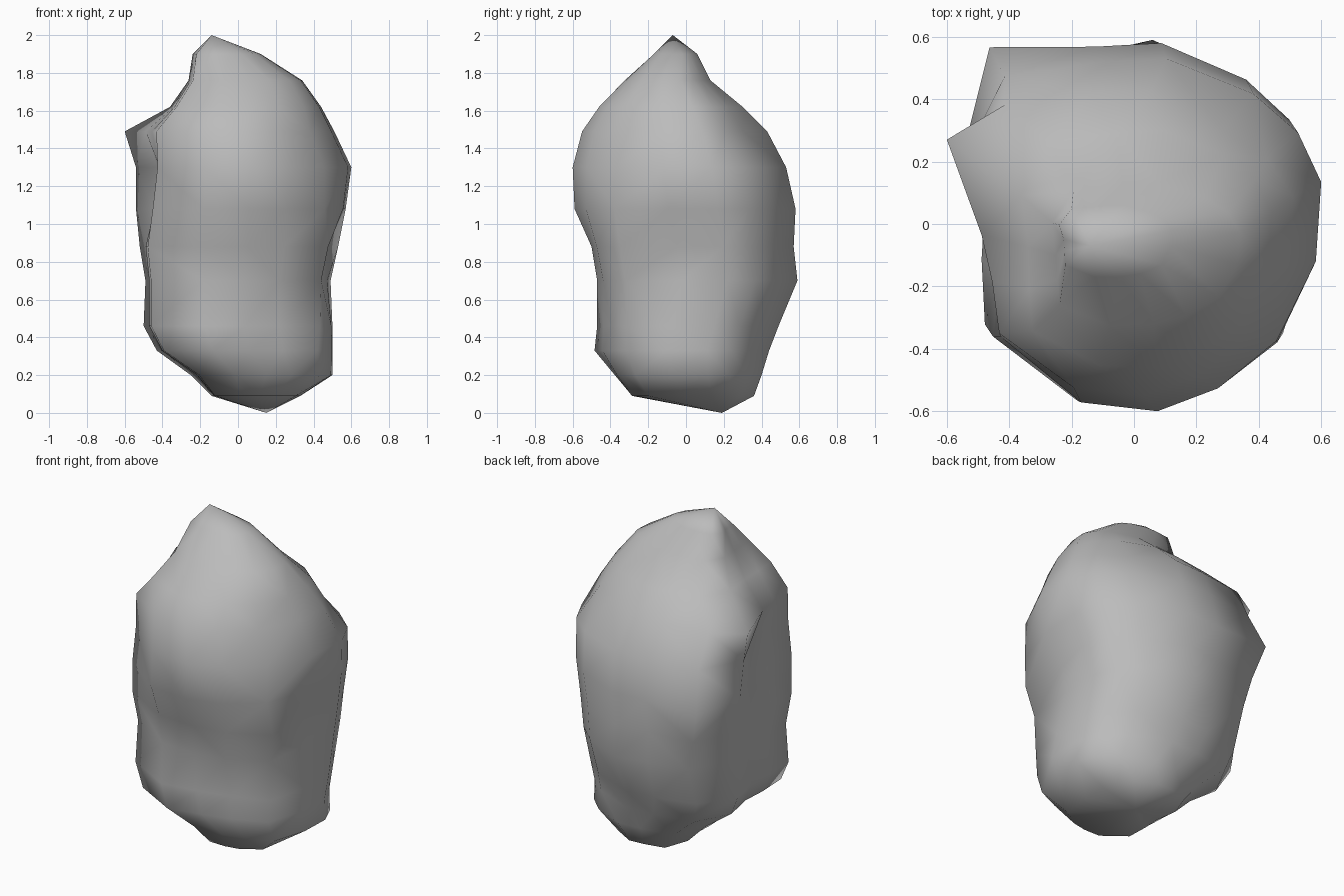
import bpy
import bmesh
from mathutils import Vector

default_cube = bpy.data.objects.get("Cube")
if default_cube:
    bpy.data.objects.remove(default_cube, do_unlink=True)


def make_material(name, value):
    mat = bpy.data.materials.new(name)
    mat.use_nodes = True
    colour = (value, value, value, 1)
    mat.diffuse_color = colour
    mat.node_tree.nodes["Principled BSDF"].inputs["Base Color"].default_value = colour
    return mat


# Plan outline of the boulder, normalised to -1..1
PLAN = [(1, .3), (.87, .58), (.62, .8), (.13, 1), (-.25, .98), (-.78, .9),
        (-1, .45), (-.92, .05), (-.85, -.25), (-.8, -.58), (-.35, -.95),
        (.08, -1), (.42, -.87), (.75, -.6), (.97, -.15)]

# Height, reach on each side (x low, x high, y low, y high), front squareness
LEVELS = [(.09, -.14, .33, -.29, .36, .6), (.2, -.25, .5, -.41, .4, .4),
          (.33, -.43, .5, -.5, .44, .6), (.46, -.5, .5, -.48, .49, .6),
          (.7, -.5, .49, -.47, .59, .6), (.88, -.52, .53, -.5, .57, .6),
          (1.08, -.54, .57, -.59, .58, .2), (1.3, -.54, .6, -.6, .53, 0),
          (1.49, -.53, .51, -.55, .43, 0), (1.62, -.36, .44, -.46, .3, .1),
          (1.76, -.26, .34, -.32, .13, .1), (1.9, -.24, .12, -.17, .06, .3)]
BASE = (.15, .19, 0)
SUMMIT = (-.14, -.07, 2)

# Local hollows and swellings: centre, push, radius
DENTS = [((-.5, -.05, 1.2), (.12, 0, 0), .25),
         ((.51, -.05, .87), (-.06, 0, 0), .22),
         ((.2, -.48, .36), (-.01, .09, 0), .36),
         ((.45, -.36, .33), (-.03, .03, 0), .25),
         ((-.4, .5, .58), (.05, -.04, 0), .32),
         ((-.2, .52, .74), (0, -.05, 0), .25),
         ((-.42, .52, 1.06), (-.05, .05, 0), .2),
         ((-.53, .16, 1.49), (-.07, .11, 0), .2),
         ((-.26, -.27, 1.68), (-.05, -.05, 0), .3),
         ((.4, .36, 1.52), (-.06, -.06, 0), .2)]


def weathered(point):
    """Shift a surface point by every nearby hollow or swelling."""
    p = Vector(point)
    moved = p.copy()
    for centre, push, radius in DENTS:
        fade = max(0, 1 - (p - Vector(centre)).length / radius)
        moved += Vector(push) * fade
    return moved


def ring_points(z, x0, x1, y0, y1, square):
    """One outline fitted to its reach, with the front corners squared off."""
    for px, py in PLAN:
        if py < 0:
            grow = 1 - square + square / max(abs(px), abs(py))
            px, py = px * grow, py * grow
        yield weathered(((x0 + x1 + px * (x1 - x0)) / 2,
                         (y0 + y1 + py * (y1 - y0)) / 2, z))


# Boulder skin: stacked rings closed by a foot and a summit point
bm = bmesh.new()
rings = [[bm.verts.new(p) for p in ring_points(*level)] for level in LEVELS]
foot = bm.verts.new(BASE)
summit = bm.verts.new(SUMMIT)
count = len(PLAN)
for i in range(count):
    j = (i + 1) % count
    bm.faces.new((foot, rings[0][j], rings[0][i]))
    bm.faces.new((summit, rings[-1][i], rings[-1][j]))
    for low, high in zip(rings, rings[1:]):
        bm.faces.new((low[i], low[j], high[j], high[i]))
bmesh.ops.triangulate(bm, faces=bm.faces[:], quad_method='SHORT_EDGE')
bmesh.ops.recalc_face_normals(bm, faces=bm.faces[:])
for face in bm.faces:
    face.smooth = True

mesh = bpy.data.meshes.new("boulder")
bm.to_mesh(mesh)
bm.free()
mesh.materials.append(make_material("stone grey", .5))
boulder = bpy.data.objects.new("boulder", mesh)
bpy.context.collection.objects.link(boulder)
